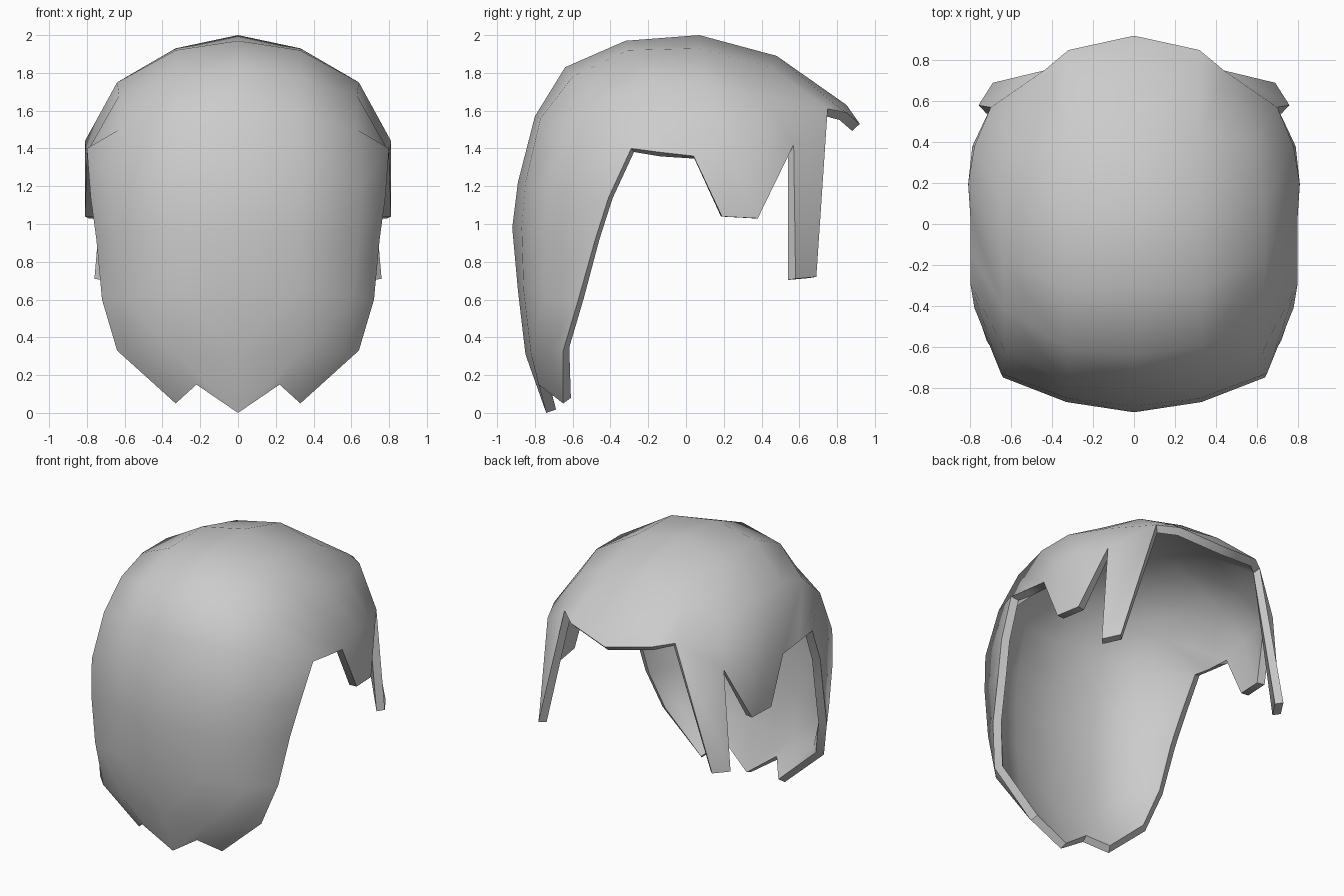
import bpy
import bmesh
from mathutils import Vector

WALL = 0.055

cube = bpy.data.objects.get("Cube")
if cube:
    bpy.data.objects.remove(cube, do_unlink=True)


def make_material(name, value):
    material = bpy.data.materials.new(name)
    material.use_nodes = True
    colour = (value, value, value, 1)
    material.diffuse_color = colour
    shader = next(n for n in material.node_tree.nodes if n.type == "BSDF_PRINCIPLED")
    shader.inputs["Base Color"].default_value = colour
    return material


def at_x(x, profile):
    """Place a (y, z) profile in the plane of the given x."""
    return [(x, y, z) for y, z in profile]


# Strand lines running from the nape, over the crown, to the brow
centre_line = at_x(0, [
    (-.85, .31), (-.89, .65), (-.92, .98), (-.89, 1.22), (-.8, 1.57),
    (-.64, 1.83), (-.32, 1.97), (.07, 2), (.48, 1.89), (.85, 1.63)])
inner_line = at_x(.33, [
    (-.82, .31), (-.86, .65), (-.87, .98), (-.85, 1.22), (-.77, 1.56),
    (-.6, 1.78), (-.31, 1.92), (.07, 1.93), (.45, 1.83), (.78, 1.64)])
outer_line = [
    (.56, -.73, .32), (.61, -.75, .62), (.64, -.75, .95), (.65, -.73, 1.2),
    (.63, -.62, 1.5), (.63, -.42, 1.68), (.64, -.17, 1.75), (.64, .1, 1.75),
    (.59, .4, 1.68), (.44, .75, 1.61)]
side_line = [
    (.64, -.65, .33), (.72, -.57, .6), (.75, -.48, .92), (.78, -.41, 1.14),
    (.8, -.29, 1.4), (.8, -.14, 1.38), (.8, .04, 1.36), (.81, .2, 1.44),
    (.78, .38, 1.44), (.7, .57, 1.42)]
strand_lines = [centre_line, inner_line, outer_line, side_line]

bm = bmesh.new()


def add(point):
    return bm.verts.new(Vector(point))


def face(*corners):
    bm.faces.new(corners)


# Main cap: a grid of quads between neighbouring strand lines
centre, inner, outer, side = [[add(p) for p in line] for line in strand_lines]
for a, b in ((centre, inner), (inner, outer), (outer, side)):
    for i in range(len(a) - 1):
        face(a[i], b[i], b[i + 1], a[i + 1])

# Nape: pointed centre tip, notch and side tip
nape_tip = add((0, -.74, 0))
notch = add((.22, -.78, .15))
nape_side_tip = add((.33, -.65, .05))
face(nape_tip, notch, inner[0], centre[0])
face(notch, nape_side_tip, inner[0])
face(nape_side_tip, outer[0], inner[0])
face(nape_side_tip, side[0], outer[0])

# Short fringe flap over the brow
fringe_centre = add((0, .92, 1.53))
fringe_side = add((.32, .85, 1.59))
face(centre[-1], inner[-1], fringe_side, fringe_centre)
face(inner[-1], outer[-1], fringe_side)

# Sideburn hanging from the side edge
burn_back = add((.81, .19, 1.04))
burn_front = add((.79, .38, 1.03))
face(side[6], burn_back, side[7])
face(side[7], burn_back, burn_front, side[8])
face(side[8], burn_front, side[9])

# Long tapering lock beside the face
lock_back = add((.76, .58, .71))
lock_front = add((.69, .69, .72))
face(outer[-1], side[-1], lock_back, lock_front)

bmesh.ops.recalc_face_normals(bm, faces=bm.faces)
bm.normal_update()
if centre[7].normal.z < 0:
    bmesh.ops.reverse_faces(bm, faces=bm.faces)

mesh = bpy.data.meshes.new("hair_shell")
bm.to_mesh(mesh)
bm.free()
hair = bpy.data.objects.new("hair_shell", mesh)
bpy.context.collection.objects.link(hair)
mesh.materials.append(make_material("plain_grey", .6))

# Mirror the half and give the shell its wall thickness
mirror = hair.modifiers.new("mirror", "MIRROR")
mirror.use_clip = True
solid = hair.modifiers.new("wall", "SOLIDIFY")
solid.thickness = WALL
solid.offset = -1

bpy.ops.object.select_all(action="DESELECT")
hair.select_set(True)
bpy.context.view_layer.objects.active = hair
for modifier in ("mirror", "wall"):
    bpy.ops.object.modifier_apply(modifier=modifier)
bpy.ops.object.shade_smooth_by_angle(angle=1.1)
